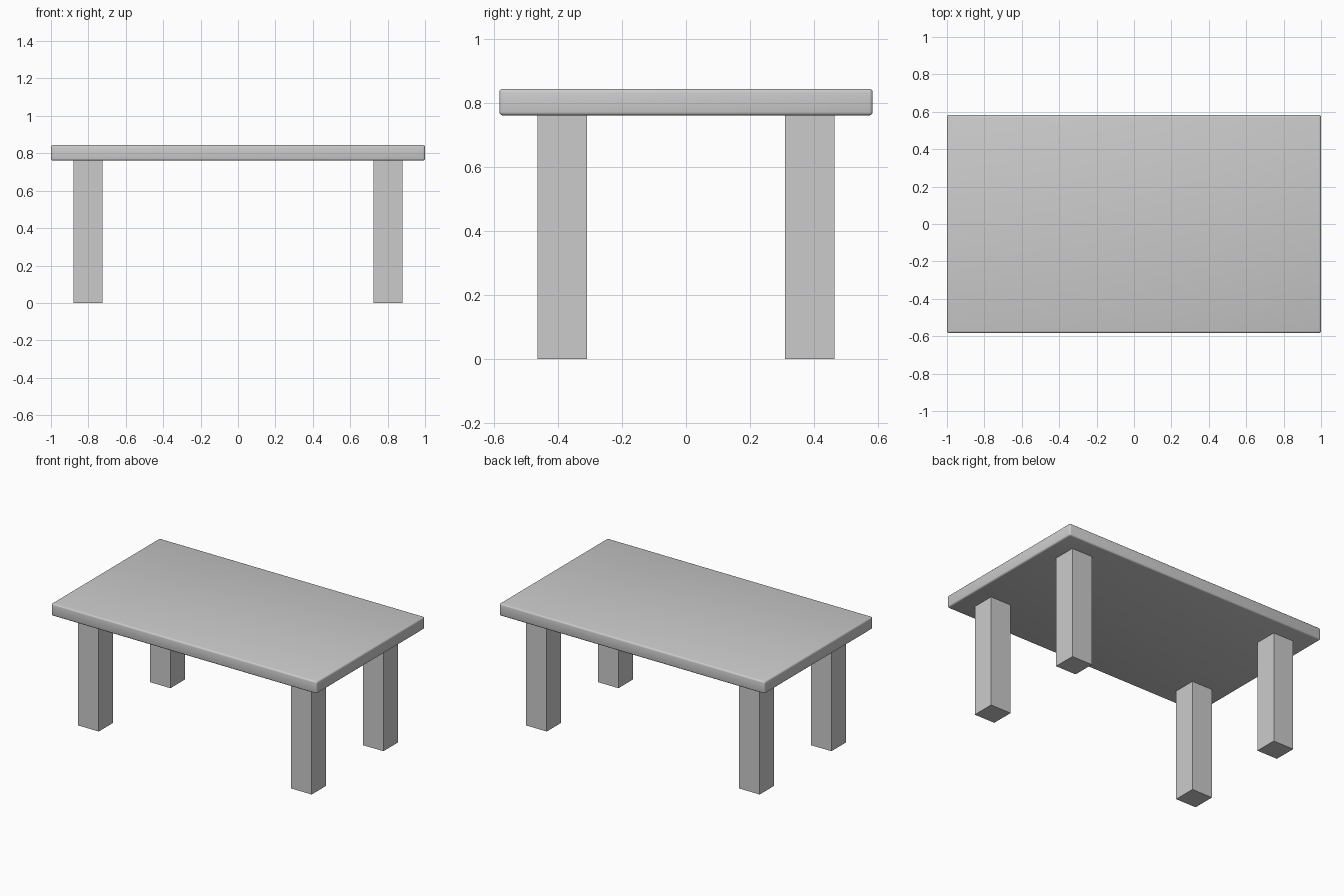
import bpy

if "Cube" in bpy.data.objects:
    bpy.data.objects.remove(bpy.data.objects["Cube"])


def box(name, center, size):
    bpy.ops.mesh.primitive_cube_add(size=1, location=center)
    ob = bpy.context.object
    ob.name = name
    ob.scale = size
    bpy.ops.object.transform_apply(location=False, rotation=False, scale=True)
    return ob


TOP_Z, UNDER_Z = 0.844, 0.761
LEG = 0.155

# Table top with softly rounded edges
top = box("table_top", (0, 0, (TOP_Z + UNDER_Z) / 2), (2.0, 1.166, TOP_Z - UNDER_Z))
bevel = top.modifiers.new("rounded_edges", 'BEVEL')
bevel.width = 0.011
bevel.segments = 3
bpy.ops.object.modifier_apply(modifier=bevel.name)
bpy.ops.object.shade_smooth_by_angle()

# Four square legs, set in from the corners
for side, x in (("left", -0.802), ("right", 0.802)):
    for end, y in (("front", -0.386), ("back", 0.386)):
        box(f"{end}_{side}_leg", (x, y, UNDER_Z / 2), (LEG, LEG, UNDER_Z))
